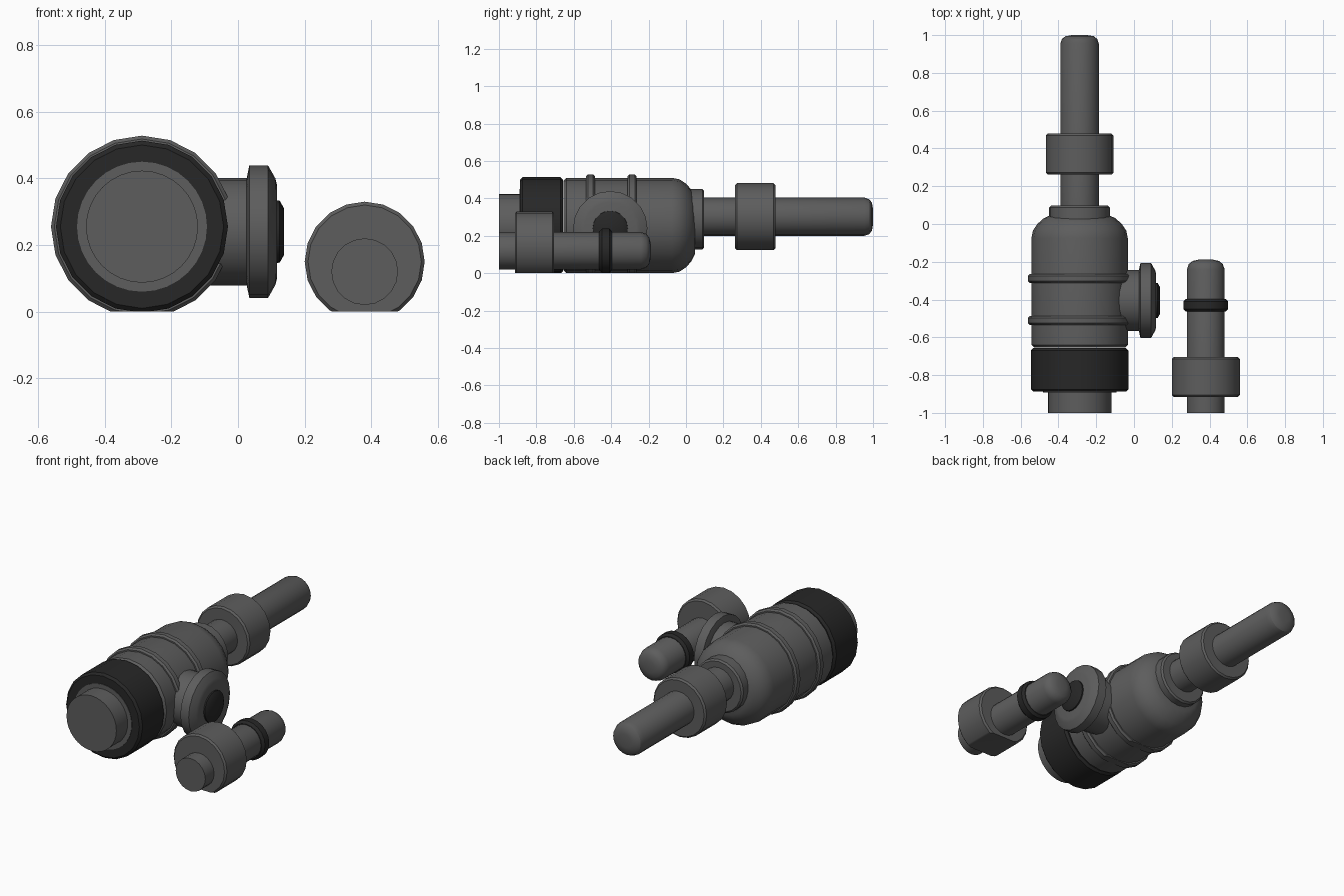
import bpy, bmesh, math
from mathutils import Vector

if "Cube" in bpy.data.objects:
    bpy.data.objects.remove(bpy.data.objects["Cube"])

SIDES = 20


def material(name, v):
    m = bpy.data.materials.new(name)
    m.diffuse_color = (v, v, v, 1)
    m.use_nodes = True
    m.node_tree.nodes["Principled BSDF"].inputs["Base Color"].default_value = m.diffuse_color
    return m


GREY = material("mid grey", 0.11)
DARK = material("dark rubber", 0.02)


def lathe(name, axis, center, profile, mat, sides=SIDES):
    """Turn (position along axis, radius) points round an x or y axis; trim below z = 0."""
    bm = bmesh.new()
    rings = []
    for t, r in profile:
        ring = []
        for i in range(sides):
            a = 2 * math.pi * i / sides
            u, w = r * math.cos(a), r * math.sin(a)
            if axis == "Y":
                co = Vector((center[0] + u, t, center[1] + w))
            else:
                co = Vector((t, center[0] + u, center[1] + w))
            ring.append(bm.verts.new(co))
        rings.append(ring)
    for a, b in zip(rings, rings[1:]):
        for i in range(sides):
            j = (i + 1) % sides
            bm.faces.new((a[i], a[j], b[j], b[i]))
    bm.faces.new(rings[0])
    bm.faces.new(rings[-1])
    # flat resting foot
    if min(v.co.z for v in bm.verts) < -0.0005:
        bmesh.ops.bisect_plane(bm, geom=bm.verts[:] + bm.edges[:] + bm.faces[:],
                               plane_co=(0, 0, 0), plane_no=(0, 0, -1), clear_outer=True)
        bmesh.ops.holes_fill(bm, edges=[e for e in bm.edges if e.is_boundary])
    bmesh.ops.recalc_face_normals(bm, faces=bm.faces[:])
    me = bpy.data.meshes.new(name)
    bm.to_mesh(me)
    bm.free()
    me.materials.append(mat)
    ob = bpy.data.objects.new(name, me)
    bpy.context.collection.objects.link(ob)
    bpy.ops.object.select_all(action="DESELECT")
    ob.select_set(True)
    bpy.context.view_layer.objects.active = ob
    bpy.ops.object.shade_smooth_by_angle(angle=math.radians(32))
    return ob


def collar(a, b, r, c):
    """Profile of a ring from a to b with chamfered edges."""
    return [(a, r - c), (a + c, r), (b - c, r), (b, r - c)]


BODY = (-0.288, 0.255)
ROD = (-0.288, 0.302)
PLUG = (0.38, 0.12)
PORT = (-0.405, 0.24)

# main body with domed shoulder
lathe("main_body", "Y", BODY,
      [(-0.655, 0.24), (-0.64, 0.255), (-0.075, 0.255), (-0.035, 0.247),
       (0.0, 0.224), (0.03, 0.19), (0.047, 0.155)], GREY)
for i, y in enumerate((-0.511, -0.288)):
    lathe(f"body_rib_{i + 1}", "Y", BODY, collar(y - 0.024, y + 0.024, 0.273, 0.01), GREY)

# rubber grip, end ring and rear pipe
lathe("rubber_grip", "Y", BODY, collar(-0.888, -0.657, 0.258, 0.013), DARK)
lathe("grip_end_ring", "Y", BODY, [(-0.891, 0.195), (-0.86, 0.195)], GREY, 32)
lathe("front_pipe", "Y", BODY, [(-1.0, 0.168), (-0.86, 0.168)], GREY, 32)

# neck flange, long rod and its collar
lathe("neck_flange", "Y", (-0.288, 0.289), collar(0.0, 0.097, 0.161, 0.01), GREY)
lathe("long_rod", "Y", ROD,
      [(0.05, 0.102), (0.955, 0.102), (0.98, 0.093), (0.994, 0.075), (1.0, 0.04)], GREY)
lathe("rod_collar", "Y", ROD, collar(0.262, 0.478, 0.179, 0.01), GREY)

# side port with flange and dark centre
lathe("port_stem", "X", PORT, [(-0.2, 0.161), (0.05, 0.161)], GREY)
lathe("port_flange", "X", PORT,
      [(0.026, 0.16), (0.034, 0.199), (0.09, 0.199), (0.112, 0.16), (0.117, 0.14)], GREY)
lathe("port_centre", "X", PORT, [(0.1, 0.095), (0.125, 0.093), (0.138, 0.07)], DARK)

# separate plug with collar and seal
lathe("plug_rod", "Y", PLUG,
      [(-1.0, 0.1), (-0.24, 0.1), (-0.212, 0.09), (-0.196, 0.07), (-0.188, 0.035)], GREY)
lathe("plug_collar", "Y", (0.38, 0.15), collar(-0.915, -0.705, 0.18, 0.01), GREY)
lathe("plug_seal", "Y", PLUG, collar(-0.464, -0.396, 0.118, 0.014), DARK)
